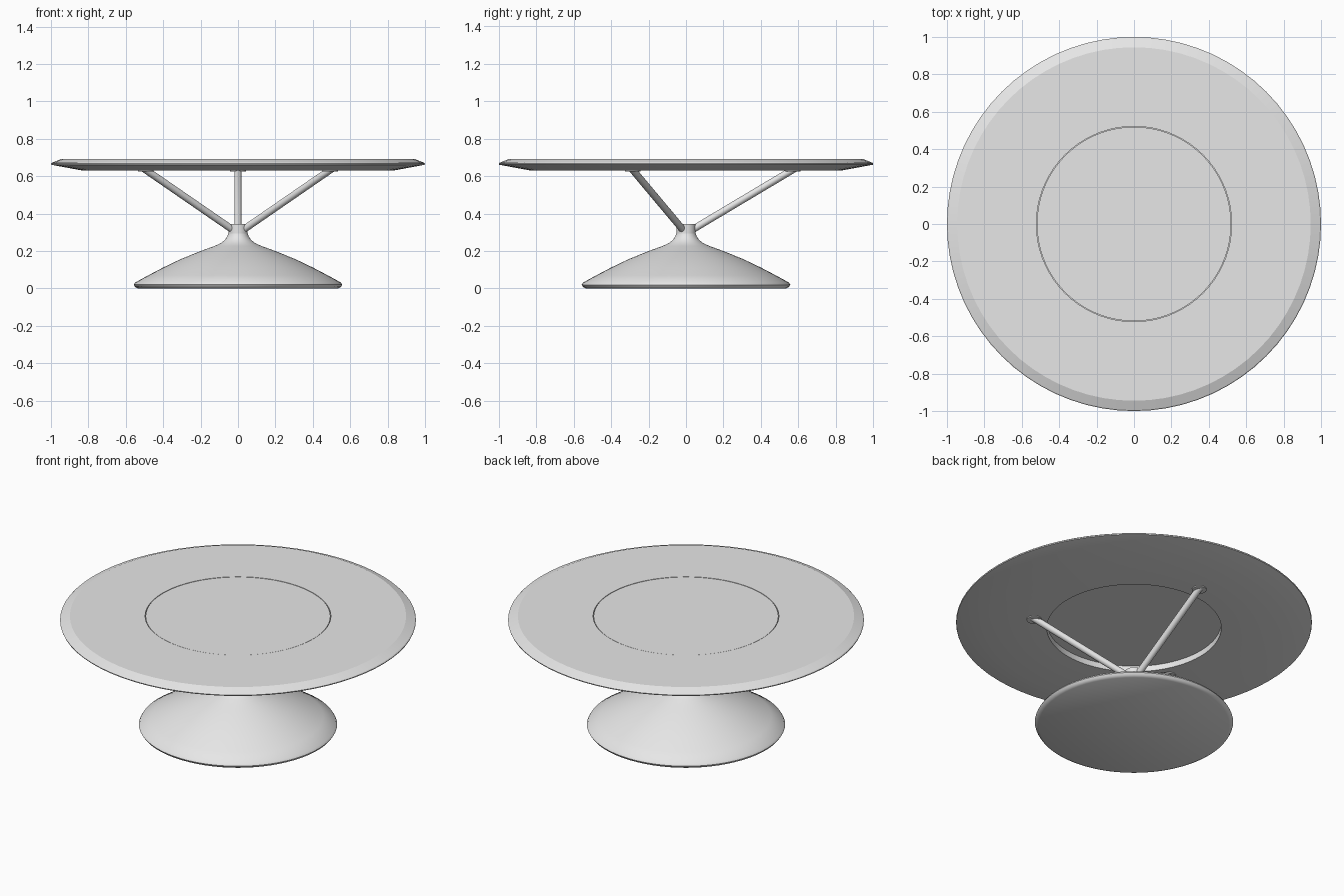
import bpy, bmesh
from math import cos, sin, pi, radians
from mathutils import Vector

cube = bpy.data.objects.get("Cube")
if cube:
    bpy.data.objects.remove(cube, do_unlink=True)

paint = bpy.data.materials.new("light grey paint")
paint.use_nodes = True
GREY = (0.8, 0.8, 0.8, 1)
paint.diffuse_color = GREY
paint.node_tree.nodes["Principled BSDF"].inputs["Base Color"].default_value = GREY


def finish(name, bm, angle=25):
    bmesh.ops.recalc_face_normals(bm, faces=bm.faces)
    mesh = bpy.data.meshes.new(name)
    bm.to_mesh(mesh)
    bm.free()
    obj = bpy.data.objects.new(name, mesh)
    bpy.context.collection.objects.link(obj)
    mesh.materials.append(paint)
    bpy.ops.object.select_all(action="DESELECT")
    obj.select_set(True)
    bpy.context.view_layer.objects.active = obj
    bpy.ops.object.shade_smooth_by_angle(angle=radians(angle))
    return obj


def lathe(name, profile, segments=72, closed=False, angle=25):
    """Turn a (radius, height) profile round z; open profiles get flat caps."""
    bm = bmesh.new()
    rings = [[bm.verts.new((r * cos(2 * pi * i / segments), r * sin(2 * pi * i / segments), z))
              for i in range(segments)] for r, z in profile]
    pairs = list(zip(rings, rings[1:]))
    if closed:
        pairs.append((rings[-1], rings[0]))
    else:
        bm.faces.new(rings[0])
        bm.faces.new(rings[-1])
    for a, b in pairs:
        for i in range(segments):
            j = (i + 1) % segments
            bm.faces.new((a[i], a[j], b[j], b[i]))
    return finish(name, bm, angle)


# Flared pedestal with a slim neck
lathe("pedestal_base", [
    (0.535, 0), (0.55, 0.008), (0.557, 0.02), (0.55, 0.032), (0.48, 0.07),
    (0.4, 0.112), (0.31, 0.155), (0.2, 0.2), (0.125, 0.227), (0.09, 0.243),
    (0.068, 0.262), (0.056, 0.28), (0.052, 0.295)], angle=40)

# Collar that holds the struts
lathe("strut_collar", [(0.052, 0.293), (0.052, 0.345)], segments=32)

# Bevelled ring top with a stepped seat around its opening
lathe("tabletop_ring", [
    (0.49, 0.63), (0.83, 0.63), (0.998, 0.661), (1, 0.667), (0.995, 0.672),
    (0.945, 0.692), (0.522, 0.692), (0.522, 0.665), (0.49, 0.665)],
    closed=True, angle=12)

# Round panel resting in the seat
lathe("centre_panel", [(0.519, 0.666), (0.519, 0.691)])


def strut(name, angle):
    """Round tube from the collar to the underside, cut level at the top."""
    out = Vector((cos(angle), sin(angle), 0))
    side = Vector((-sin(angle), cos(angle), 0))
    low = out * 0.03 + Vector((0, 0, 0.312))
    high = out * 0.565 + Vector((0, 0, 0.631))
    axis = (high - low).normalized()
    up = axis.cross(side)
    bm = bmesh.new()
    bottom, top = [], []
    for i in range(20):
        a = 2 * pi * i / 20
        p = low + (side * cos(a) + up * sin(a)) * 0.019
        bottom.append(bm.verts.new(p))
        top.append(bm.verts.new(p + axis * ((high.z - p.z) / axis.z)))
    bm.faces.new(bottom)
    bm.faces.new(top)
    for i in range(20):
        j = (i + 1) % 20
        bm.faces.new((bottom[i], bottom[j], top[j], top[i]))
    finish(name, bm, 40)

    # Small mounting pad under the top
    bm = bmesh.new()
    bmesh.ops.create_cone(bm, cap_ends=True, segments=24, radius1=0.042, radius2=0.042, depth=0.007)
    bmesh.ops.translate(bm, verts=bm.verts, vec=out * 0.57 + Vector((0, 0, 0.6275)))
    finish(name + "_pad", bm)


for label, degrees in (("back", 90), ("front_right", 210), ("front_left", 330)):
    strut(label + "_strut", radians(degrees))
